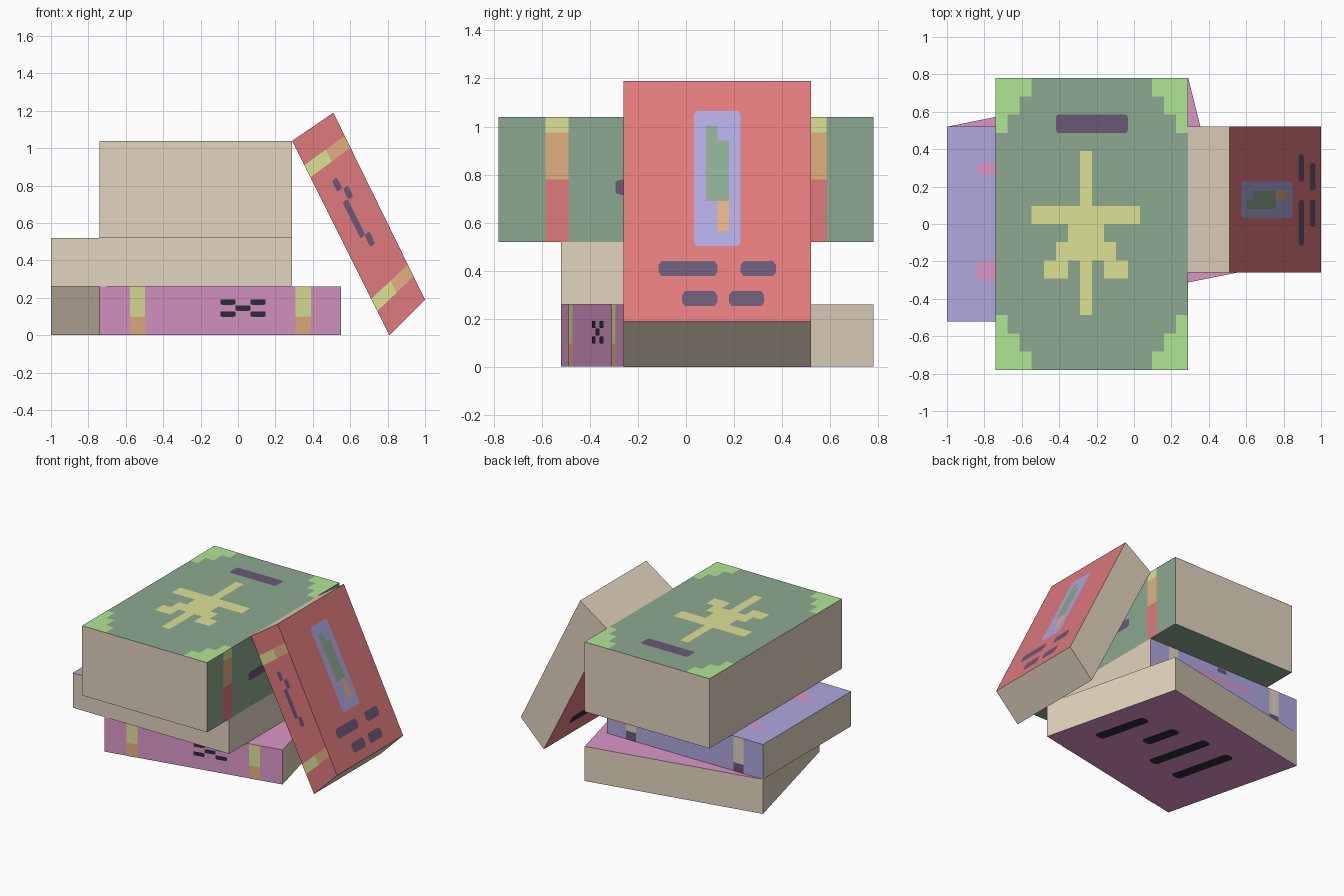
import bpy
from mathutils import Vector

if "Cube" in bpy.data.objects:
    bpy.data.objects.remove(bpy.data.objects["Cube"])


def material(name, r, g, b):
    m = bpy.data.materials.new(name)
    lin = [((c / 255 + 0.055) / 1.055) ** 2.4 for c in (r, g, b)]
    m.diffuse_color = (*lin, 1)
    m.use_nodes = True
    m.node_tree.nodes["Principled BSDF"].inputs["Base Color"].default_value = m.diffuse_color
    return m


CREAM = material("cream pages", 226, 212, 190)
RED = material("red", 224, 122, 124)
GREEN = material("sage green", 140, 170, 144)
LAVENDER = material("lavender", 175, 169, 223)
PINK = material("pink", 218, 150, 198)
LIGHT_GREEN = material("light green", 176, 230, 148)
YELLOW = material("yellow", 220, 226, 148)
ORANGE = material("orange", 226, 176, 128)
PLUM = material("dark plum", 104, 90, 118)
BLACK = material("near black", 44, 46, 56)

# box faces: corners 0-3 lower cover, 4-7 upper cover (front left, front right, back right, back left)
FACES = {"bottom": (0, 3, 2, 1), "top": (4, 5, 6, 7), "front": (0, 1, 5, 4),
         "right": (1, 2, 6, 5), "back": (2, 3, 7, 6), "left": (3, 0, 4, 7)}


def add_mesh(name, verts, faces, mats):
    me = bpy.data.meshes.new(name)
    me.from_pydata(verts, [], faces)
    for m in mats:
        me.materials.append(m)
    ob = bpy.data.objects.new(name, me)
    bpy.context.collection.objects.link(ob)
    return ob


def book(name, lower, upper, cover, spine):
    """Closed book: cover colour on both covers and the spine, pages elsewhere."""
    corners = [Vector(p) for p in lower + upper]
    ob = add_mesh(name, corners, list(FACES.values()), [CREAM, cover])
    for key, poly in zip(FACES, ob.data.polygons):
        poly.material_index = int(key in ("bottom", "top", spine))
    return corners


def decorate(name, corners, quad, mat, rects, cut=0.0, level=1):
    """Flat plates on a face laid out as a 16 x 16 grid; rects are (col0, col1, row0, row1)."""
    a, b, c, d = (corners[i] for i in quad)
    normal = (b - a).cross(d - a).normalized()
    outward = (a + b + c + d) / 4 - sum(corners, Vector()) / 8
    flip = normal.dot(outward) < 0
    offset = normal * (-0.0015 if flip else 0.0015) * level

    def at(u, v):
        u, v = u / 16, v / 16
        return (a * (1 - u) + b * u) * (1 - v) + (d * (1 - u) + c * u) * v + offset

    verts, faces = [], []
    for u0, u1, v0, v1 in rects:
        if cut:
            pts = [(u0 + cut, v0), (u1 - cut, v0), (u1, v0 + cut), (u1, v1 - cut),
                   (u1 - cut, v1), (u0 + cut, v1), (u0, v1 - cut), (u0, v0 + cut)]
        else:
            pts = [(u0, v0), (u1, v0), (u1, v1), (u0, v1)]
        if flip:
            pts.reverse()
        faces.append(range(len(verts), len(verts) + len(pts)))
        verts += [at(*p) for p in pts]
    add_mesh(name, verts, [tuple(f) for f in faces], [mat])


def flat(corner_xy, z):
    return [(x, y, z) for x, y in corner_xy]


def rect(x0, x1, y0, y1):
    return [(x0, y0), (x1, y0), (x1, y1), (x0, y1)]


def bands(name, corners, quad, stripes, sideways=False):
    """Two bands near the ends of a spine, each split into coloured stretches."""
    for i, (mat, s0, s1) in enumerate(stripes):
        rs = [(s0, s1, k, k + 1) if sideways else (k, k + 1, s0, s1) for k in (2, 13)]
        decorate(f"{name}_{i + 1}", corners, quad, mat, rs)


# bottom book, twisted, spine to the front
base = [(-0.74, -0.52), (0.55, -0.26), (0.29, 0.78), (-1.0, 0.52)]
pink = book("bottom_book", flat(base, 0.002), flat(base, 0.26), PINK, "front")
bands("bottom_book_band", pink, (4, 5, 1, 0), [(YELLOW, 0, 10), (ORANGE, 10, 16)])
decorate("bottom_book_spine_mark", pink, (4, 5, 1, 0), BLACK,
         [(8, 9, 4.2, 6), (10, 11, 4.2, 6), (9, 10, 6.2, 8), (8, 9, 8.2, 10), (10, 11, 8.2, 10)], 0.15)
decorate("bottom_book_back_lines", pink, (2, 3, 0, 1), BLACK,
         [(2, 3, 6, 12), (5, 6, 5, 9), (8, 9, 4, 11), (11, 12, 4, 11)], 0.25)

# middle book, spine to the back
mid = rect(-1.0, 0.29, -0.52, 0.52)
lav = book("middle_book", flat(mid, 0.26), flat(mid, 0.52), LAVENDER, "back")
bands("middle_book_band", lav, (6, 7, 3, 2), [(CREAM, 0, 12), (PLUM, 12, 16)])
decorate("middle_book_cover_spots", lav, (7, 6, 5, 4), PINK, [(2, 4, 3, 4), (2, 4, 11, 12.7)], 0.2)
decorate("middle_book_spine_mark", lav, (6, 7, 3, 2), PLUM, [(7.3, 8.3, 0.5, 2.5)], 0.2)
decorate("middle_book_spine_line", lav, (6, 7, 3, 2), PINK, [(5, 11, 5, 7)], 0.2)

# thick top book, spine to the right
thick = rect(-0.74, 0.29, -0.78, 0.78)
green = book("top_book", flat(thick, 0.52), flat(thick, 1.04), GREEN, "right")
bands("top_book_band", green, (5, 6, 2, 1), [(YELLOW, 0, 2), (ORANGE, 2, 8), (RED, 8, 16)])
decorate("top_book_spine_mark", green, (5, 6, 2, 1), PLUM, [(5, 11, 8, 10)], 0.25)
cover = (7, 6, 5, 4)
steps = []
for row, width in enumerate((3, 2, 1)):
    for r in (row, 15 - row):
        steps += [(0, width, r, r + 1), (16 - width, 16, r, r + 1)]
decorate("top_book_corners", green, cover, LIGHT_GREEN, steps)
decorate("top_book_title_bar", green, cover, PLUM, [(5, 11, 2, 3)], 0.15)
emblem = [(7, 8, 4, 13)]
for inner, outer, row in ((1, 4, 7), (1, 2, 8), (1, 2.5, 9), (2, 4, 10)):
    inner -= 0.5
    if row == 7:
        outer += 0.5
    elif row == 8:
        outer -= 0.5
    elif row == 10:
        outer -= 0.5
    emblem += [(7.5 - inner, 7.5 - outer, row, row + 1), (7.5 + inner, 7.5 + outer, row, row + 1)]
emblem = [(min(a, b), max(a, b), c, d) for a, b, c, d in emblem]
decorate("top_book_emblem", green, cover, YELLOW, emblem)

# leaning book, spine to the front
under = [(0.29, -0.26, 1.04), (0.81, -0.26, 0), (0.81, 0.52, 0), (0.29, 0.52, 1.04)]
outer = [(0.51, -0.26, 1.19), (1.0, -0.26, 0.19), (1.0, 0.52, 0.19), (0.51, 0.52, 1.19)]
red = book("leaning_book", under, outer, RED, "front")
bands("leaning_book_band", red, (0, 4, 5, 1), [(YELLOW, 0, 8.5), (ORANGE, 8.5, 16)], True)
decorate("leaning_book_spine_mark", red, (0, 4, 5, 1), PLUM,
         [(5.7, 7.7, 4.2, 5.1), (7.8, 9.8, 5.2, 6.1), (5.7, 7.7, 6, 9), (7.4, 9.4, 9, 10)], 0.2)
cover = (4, 7, 6, 5)
decorate("leaning_book_panel", red, cover, LAVENDER, [(6, 10, 2, 11)], 0.25)
decorate("leaning_book_picture", red, cover, GREEN, [(7, 8, 3, 4), (7, 9, 4, 8)], 0, 2)
decorate("leaning_book_picture_base", red, cover, ORANGE, [(8, 9, 8, 10)], 0, 2)
decorate("leaning_book_cover_bars", red, cover, PLUM,
         [(3, 8, 12, 13), (10, 13, 12, 13), (5, 8, 14, 15), (9, 12, 14, 15)], 0.25)
decorate("leaning_book_back_lines", red, (0, 3, 2, 1), BLACK,
         [(4, 11, 4, 5), (4, 11, 7, 8), (5, 9, 10, 11), (6, 12, 13, 14)], 0.25)
